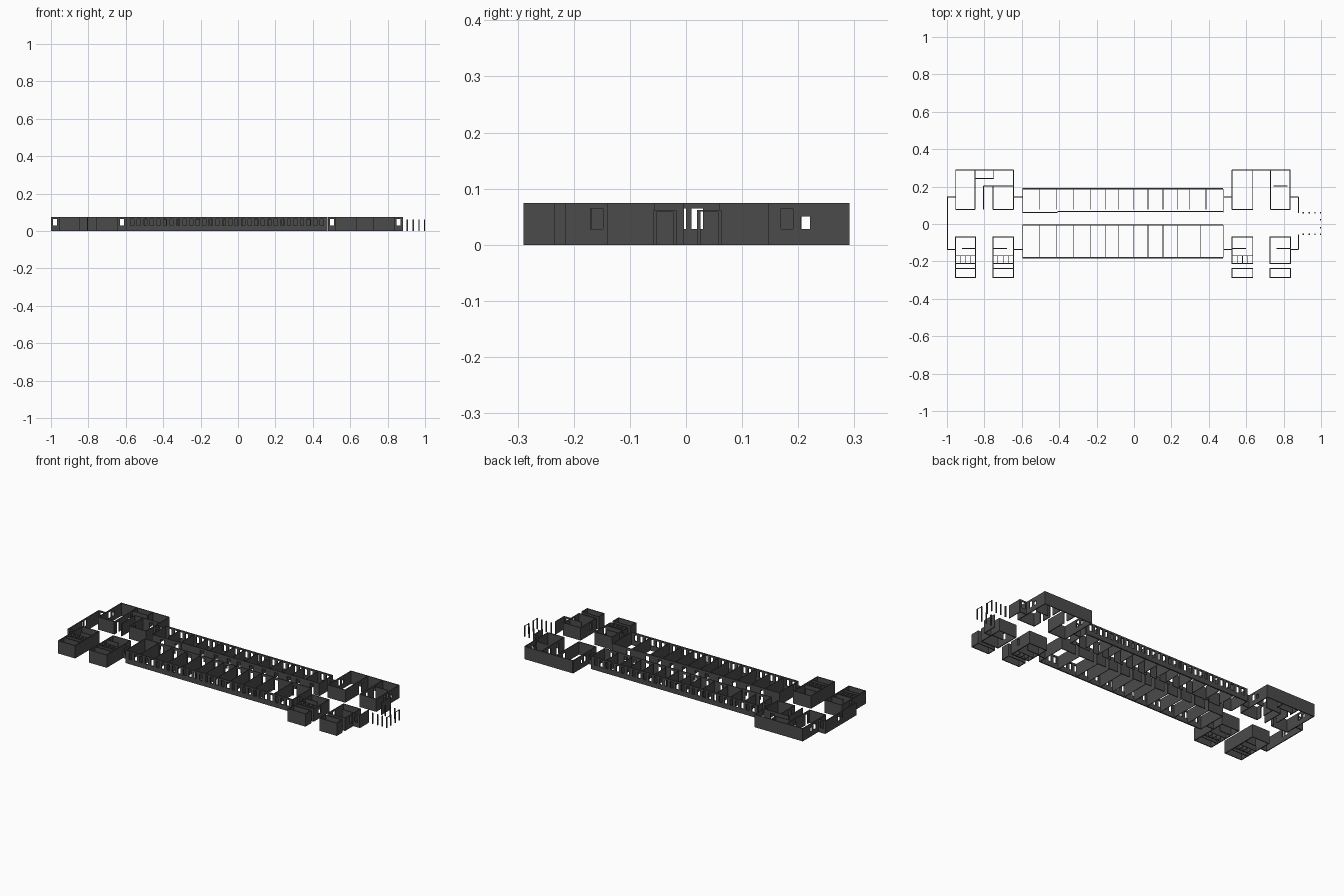
import bpy, bmesh

if "Cube" in bpy.data.objects:
    bpy.data.objects.remove(bpy.data.objects["Cube"])

H = 0.074                      # wall height
mat = bpy.data.materials.new("dark_grey")
mat.diffuse_color = (0.07, 0.07, 0.07, 1)
mat.use_nodes = True
mat.node_tree.nodes["Principled BSDF"].inputs["Base Color"].default_value = mat.diffuse_color


def add_box(bm, x0, x1, y0, y1, z0, z1):
    vs = bmesh.ops.create_cube(bm, size=1)["verts"]
    for v in vs:
        v.co = ((x0 + x1) / 2 + v.co.x * (x1 - x0),
                (y0 + y1) / 2 + v.co.y * (y1 - y0),
                (z0 + z1) / 2 + v.co.z * (z1 - z0))


def wall(bm, axis, pos, a, b, holes=(), t=0.005):
    """Wall running along axis from a to b, centred on pos; holes are (start, end, z0, z1)."""
    def piece(s, e, z0, z1):
        if e - s > 1e-5 and z1 - z0 > 1e-5:
            lo, hi = pos - t / 2, pos + t / 2
            if axis == 'x':
                add_box(bm, s, e, lo, hi, z0, z1)
            else:
                add_box(bm, lo, hi, s, e, z0, z1)
    cur = a
    for s, e, z0, z1 in sorted(holes):
        piece(cur, s, 0, H)
        piece(s, e, 0, z0)
        piece(s, e, z1, H)
        cur = e
    piece(cur, b, 0, H)


def finish(bm, name):
    me = bpy.data.meshes.new(name)
    bm.to_mesh(me)
    bm.free()
    me.materials.append(mat)
    bpy.context.collection.objects.link(bpy.data.objects.new(name, me))


def build(name, walls):
    bm = bmesh.new()
    for w in walls:
        wall(bm, *w)
    finish(bm, name)


def window(c, w=0.022):
    return (c - w / 2, c + w / 2, 0.028, 0.065)


def door(c, w=0.022):
    return (c - w / 2, c + w / 2, 0, 0.06)


# Long wing: outer walls with window rows, corridor walls with doors
L, R = -0.595, 0.477
wins = [window(L + 0.03 + i * 0.0349, 0.018) for i in range(30)]
shared = [-0.505, -0.415, -0.325, -0.235, -0.15, -0.085, -0.005, 0.075, 0.155, 0.235]
back_rooms = shared + [0.295, 0.385]
front_rooms = shared + [0.355]
build("outer_window_walls", [('x', 0.188, L, R, wins, 0.007),
                             ('x', -0.18, L, R, wins, 0.007)])
build("corridor_walls", [
    ('x', 0.062, L, -0.41, [door(-0.53), door(-0.435)], 0.004),
    ('x', 0.067, -0.41, R, [door(x + 0.045) for x in back_rooms[2:]], 0.004),
    ('x', -0.006, L, R, [door(x + 0.018) for x in front_rooms])])
build("back_room_partitions", [('y', x, 0.078, 0.188, (), 0.003) for x in back_rooms])
build("front_room_partitions", [('y', x, -0.18, -0.006, (), 0.003) for x in front_rooms])
build("wing_end_walls", [('y', x, 0.062, 0.188, (), 0.004) for x in (L, R)]
      + [('y', x, -0.18, -0.006, (), 0.004) for x in (L, R)])

# Short windowed links between the blocks and the wing
links = []
for a, b in ((-1.0, -0.955), (-0.645, -0.597), (0.48, 0.525), (0.835, 0.88)):
    for y in (0.145, -0.137):
        links.append(('x', y, a, b, [window((a + b) / 2)]))
build("link_walls", links)
build("left_end_wall", [('y', -0.9975, -0.137, 0.145, [window(-0.0055, 0.011), window(0.02, 0.02)])])
build("right_entrance_walls", [('y', 0.88, 0.06, 0.145), ('y', 0.88, -0.137, -0.055)])

# Back left block
side = [window(0.18), (0.205, 0.221, 0.028, 0.05)]
build("back_left_block", [
    ('x', 0.289, -0.955, -0.645),
    ('y', -0.953, 0.078, 0.289, side),
    ('y', -0.645, 0.078, 0.289, side),
    ('x', 0.078, -0.955, -0.85), ('x', 0.078, -0.755, -0.645),
    ('y', -0.85, 0.078, 0.289, [door(0.107), door(0.215)]),
    ('x', 0.243, -0.85, -0.75), ('y', -0.75, 0.243, 0.289),
    ('x', 0.203, -0.805, -0.645, [door(-0.7)]),
    ('y', -0.805, 0.078, 0.203), ('y', -0.753, 0.078, 0.203, [door(0.12)])])

# Back right block
build("back_right_block", [
    ('x', 0.289, 0.525, 0.837),
    ('y', 0.525, 0.078, 0.289, side),
    ('y', 0.835, 0.078, 0.289, side),
    ('x', 0.078, 0.525, 0.635),
    ('y', 0.635, 0.078, 0.289, [door(0.215)]),
    ('y', 0.73, 0.078, 0.289, [door(0.215), door(0.14)]),
    ('x', 0.203, 0.745, 0.82), ('x', 0.078, 0.73, 0.837)])

# Four front blocks: stair and washroom rooms
for i, (a, b) in enumerate(((-0.955, -0.848), (-0.755, -0.645),
                            (0.525, 0.635), (0.728, 0.837))):
    if i < 2:
        sides = [('y', x, -0.289, -0.068) for x in (a, b)]
    else:                      # right blocks have a passage through the side walls
        sides = [w for x in (a, b) for w in
                 (('y', x, -0.289, -0.236), ('y', x, -0.214, -0.068, [window(-0.159)]))]
    rows = [('x', y, a, b) for y in (-0.070, -0.212, -0.237, -0.287)]
    if i < 3:                  # cubicles
        rows += [('x', -0.17, a, b, (), 0.003)]
        rows += [('y', a + (b - a) * k / 4, -0.212, -0.17, (), 0.003) for k in (1, 2, 3)]
    mid = (a + 0.035, b) if i in (0, 3) else (a, b - 0.035)
    rows.append(('x', -0.13, *mid))
    build(f"front_block_{i + 1}", sides + rows)

# Entrance porch posts, the outermost pairs joined by thin lintels
bm = bmesh.new()
posts = [(x, y) for x in (0.905, 0.937, 0.968, 0.997) for y in (0.06, -0.055)]
for x, y in posts + [(0.997, 0.023), (0.997, -0.02)]:
    add_box(bm, x - 0.003, x + 0.003, y - 0.003, y + 0.003, 0, 0.062)
for y0, y1 in ((-0.055, -0.02), (0.023, 0.06)):
    add_box(bm, 0.996, 0.998, y0, y1, 0.059, 0.062)
finish(bm, "porch_posts")
